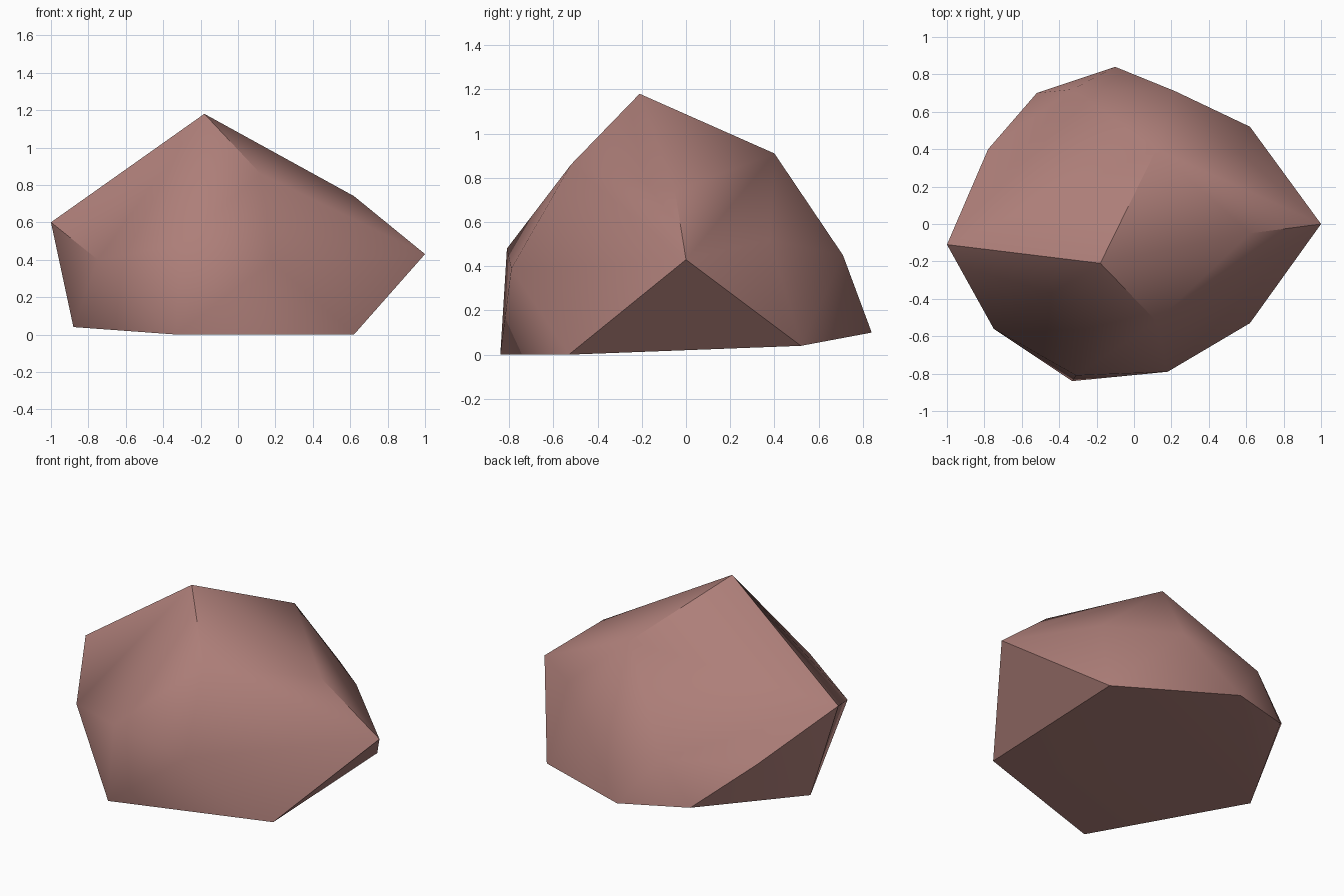
import bpy, bmesh, math

if "Cube" in bpy.data.objects:
    bpy.data.objects.remove(bpy.data.objects["Cube"])

# Corner points of the chipped boulder, grouped by level
peak = [(-0.18, -0.21, 1.18)]
shoulder = [(0.12, 0.40, 0.91), (0.12, -0.52, 0.86), (0.62, -0.05, 0.74)]
waist = [(-1.0, -0.11, 0.60), (-0.75, -0.56, 0.40), (-0.31, -0.81, 0.48),
         (0.18, -0.79, 0.39), (1.0, 0.0, 0.43), (0.57, 0.38, 0.52),
         (0.22, 0.71, 0.45), (-0.33, 0.72, 0.40), (-0.78, 0.40, 0.36)]
foot = [(0.62, -0.53, 0.0), (-0.33, -0.84, 0.0), (-0.88, 0.0, 0.04),
        (-0.52, 0.70, 0.13), (-0.10, 0.84, 0.10), (0.62, 0.52, 0.04)]

# Boulder: convex skin around the corners, near-flat facets merged
bm = bmesh.new()
for p in peak + shoulder + waist + foot:
    bm.verts.new(p)
bmesh.ops.convex_hull(bm, input=bm.verts[:])
bmesh.ops.delete(bm, geom=[v for v in bm.verts if not v.link_faces], context='VERTS')
bmesh.ops.dissolve_limit(bm, angle_limit=math.radians(4),
                         verts=bm.verts[:], edges=bm.edges[:])
bmesh.ops.recalc_face_normals(bm, faces=bm.faces[:])

mesh = bpy.data.meshes.new("boulder")
bm.to_mesh(mesh)
bm.free()
boulder = bpy.data.objects.new("boulder", mesh)
bpy.context.collection.objects.link(boulder)

# Single dusty red stone colour
stone = bpy.data.materials.new("dusty_red_stone")
stone.diffuse_color = (0.42, 0.21, 0.19, 1)
stone.use_nodes = True
stone.node_tree.nodes["Principled BSDF"].inputs["Base Color"].default_value = stone.diffuse_color
mesh.materials.append(stone)

# Soft shading on the rounded side, crisp edges around the chips
bpy.context.view_layer.objects.active = boulder
boulder.select_set(True)
bpy.ops.object.shade_smooth_by_angle(angle=math.radians(42))
